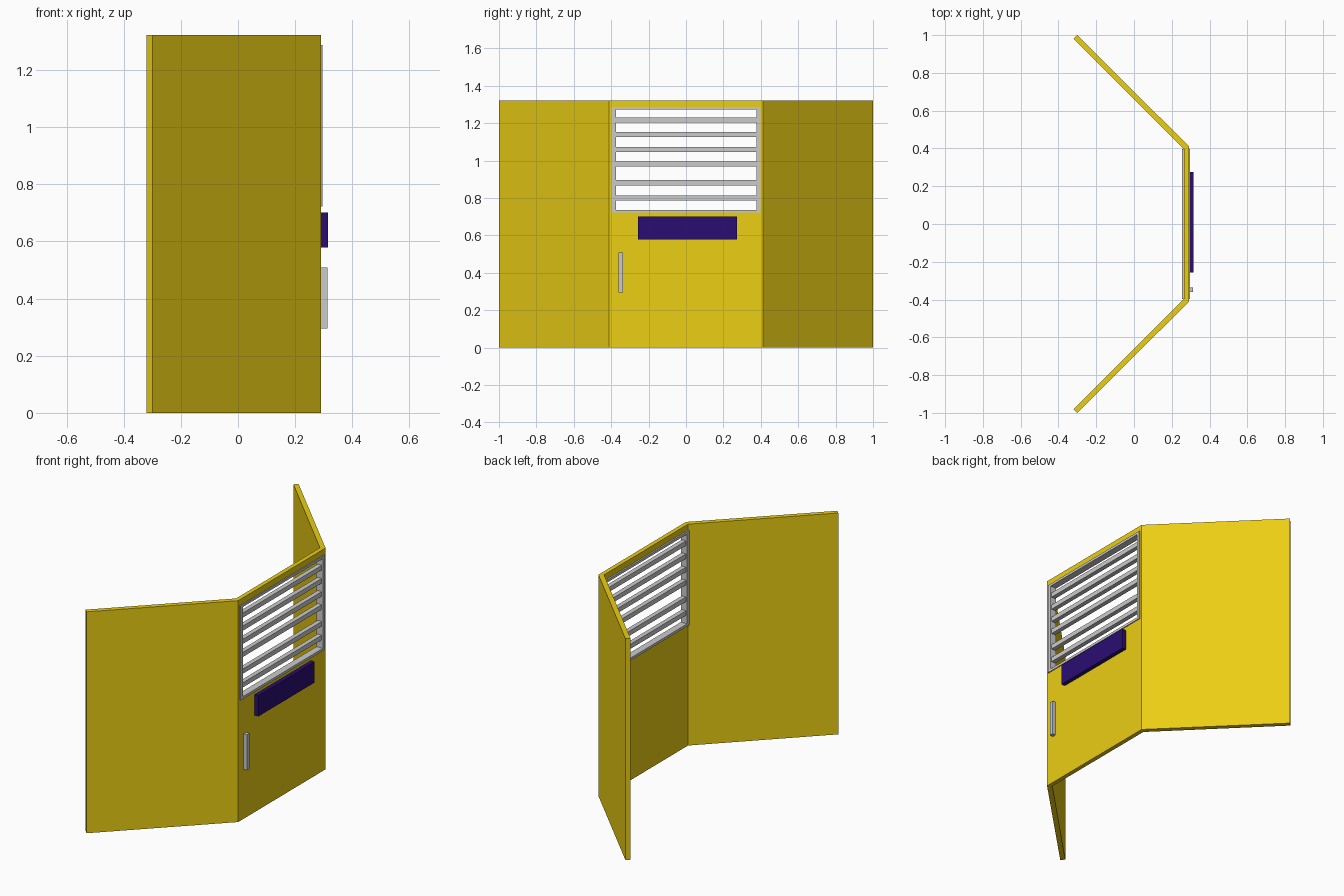
import bpy, bmesh

if "Cube" in bpy.data.objects:
    bpy.data.objects.remove(bpy.data.objects["Cube"])

H = 1.322  # panel height


def material(name, rgb):
    m = bpy.data.materials.new(name)
    m.diffuse_color = (*rgb, 1)
    m.use_nodes = True
    m.node_tree.nodes["Principled BSDF"].inputs["Base Color"].default_value = m.diffuse_color
    return m


yellow = material("yellow_paint", (0.84, 0.62, 0.007))
purple = material("purple_paint", (0.023, 0.004, 0.17))


def prism(name, pts, z0, z1, mat=None):
    """Extrude a plan outline from z0 up to z1."""
    bm = bmesh.new()
    face = bm.faces.new([bm.verts.new((x, y, z0)) for x, y in pts])
    top = bmesh.ops.extrude_face_region(bm, geom=[face])["geom"]
    bmesh.ops.translate(bm, vec=(0, 0, z1 - z0),
                        verts=[v for v in top if isinstance(v, bmesh.types.BMVert)])
    bmesh.ops.recalc_face_normals(bm, faces=bm.faces)
    me = bpy.data.meshes.new(name)
    bm.to_mesh(me)
    bm.free()
    if mat:
        me.materials.append(mat)
    ob = bpy.data.objects.new(name, me)
    bpy.context.collection.objects.link(ob)
    return ob


def box(name, x0, x1, y0, y1, z0, z1, mat=None):
    return prism(name, [(x0, y0), (x1, y0), (x1, y1), (x0, y1)], z0, z1, mat)


def cut(ob, cutter):
    """Subtract a box from a part and remove the cutter."""
    mod = ob.modifiers.new("opening", 'BOOLEAN')
    mod.operation = 'DIFFERENCE'
    mod.solver = 'EXACT'
    mod.object = cutter
    bpy.context.view_layer.objects.active = ob
    bpy.ops.object.modifier_apply(modifier=mod.name)
    bpy.data.objects.remove(cutter)


# angled wing panels, mitred against the door
for side, s in (("left", -1), ("right", 1)):
    prism(side + "_wing_panel",
          [(-0.30, s * 1.0), (0.29, s * 0.412), (0.264, s * 0.396), (-0.32, s * 0.98)],
          0, H, yellow)

# central door panel with window opening
door = prism("door_panel", [(0.264, -0.396), (0.29, -0.412), (0.29, 0.412), (0.264, 0.396)],
             0, H, yellow)
cut(door, box("opening_cutter", 0.2, 0.4, -0.385, 0.385, 0.731, 1.28))

# window frame
frame = box("window_frame", 0.255, 0.296, -0.398, 0.398, 0.722, 1.287)
cut(frame, box("frame_cutter", 0.2, 0.4, -0.374, 0.377, 0.737, 1.272))

# window bars
for i, z in enumerate((1.217, 1.139, 1.06, 0.982, 0.882, 0.8)):
    box(f"window_bar_{i + 1}", 0.262, 0.289, -0.38, 0.38, z - 0.014, z + 0.014)

# sign plate and pull handle
box("sign_plate", 0.288, 0.315, -0.257, 0.274, 0.578, 0.702, purple)
box("door_handle", 0.288, 0.313, -0.36, -0.337, 0.295, 0.508)
